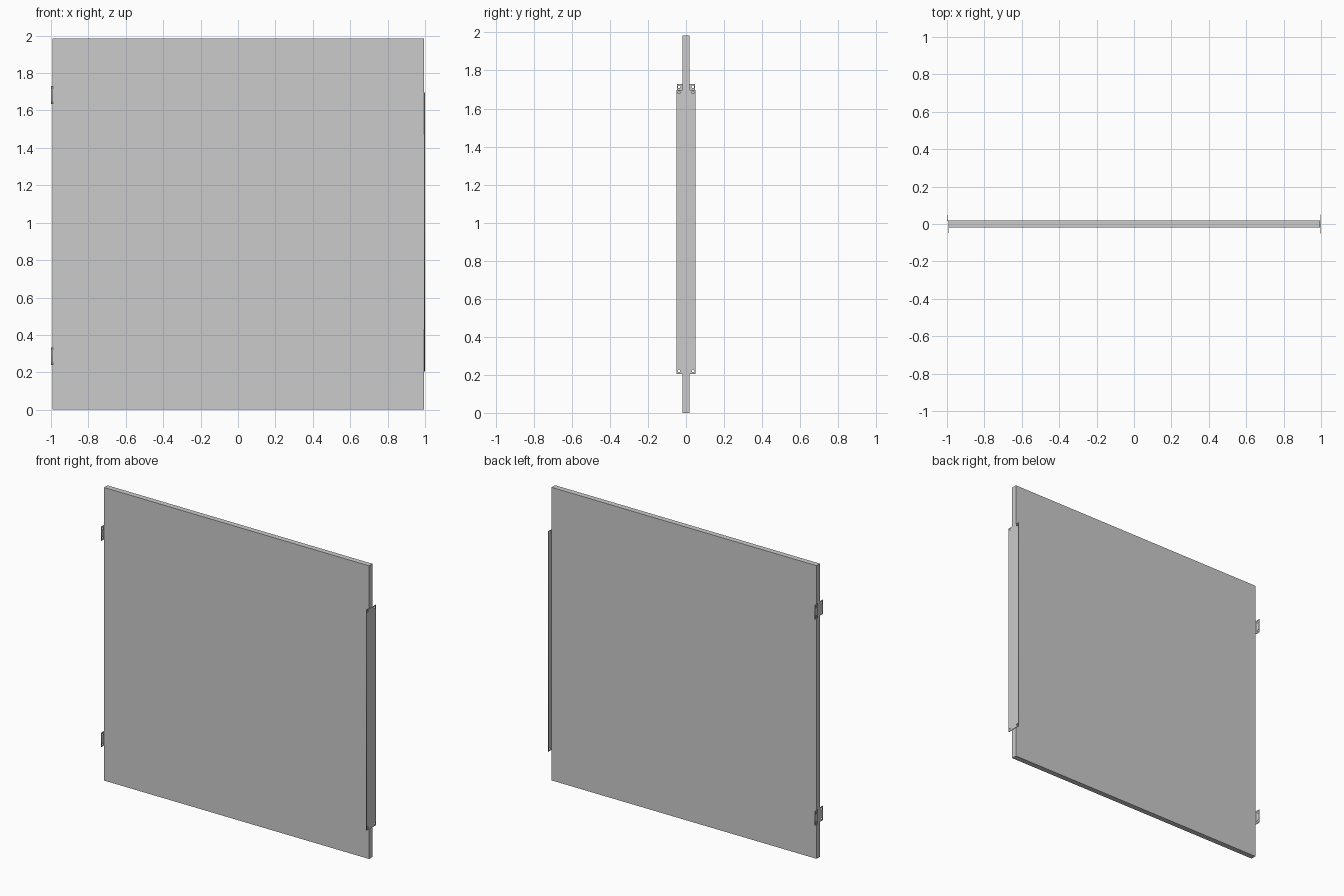
import bpy
from math import pi, cos, sin

if "Cube" in bpy.data.objects:
    bpy.data.objects.remove(bpy.data.objects["Cube"])

T = 0.0185  # half thickness of the panel


def box(name, x0, x1, y0, y1, z0, z1):
    bpy.ops.mesh.primitive_cube_add(size=1, location=((x0 + x1) / 2, (y0 + y1) / 2, (z0 + z1) / 2))
    ob = bpy.context.object
    ob.name = name
    ob.scale = (x1 - x0, y1 - y0, z1 - z0)
    bpy.ops.object.transform_apply(location=False, rotation=False, scale=True)
    return ob


def plate(name, x, thick, y0, y1, z0, z1, holes, r=0.007):
    """Thin plate in the YZ plane with round screw holes."""
    cu = bpy.data.curves.new(name, 'CURVE')
    cu.dimensions = '2D'
    cu.fill_mode = 'BOTH'
    cu.extrude = thick / 2
    loops = [[(y0, z0), (y1, z0), (y1, z1), (y0, z1)]]
    for hy, hz in holes:
        loops.append([(hy + r * cos(i * pi / 8), hz + r * sin(i * pi / 8)) for i in range(16)])
    for pts in loops:
        sp = cu.splines.new('POLY')
        sp.points.add(len(pts) - 1)
        for p, (a, b) in zip(sp.points, pts):
            p.co = (a, b, 0, 1)
        sp.use_cyclic_u = True
    ob = bpy.data.objects.new(name, cu)
    bpy.context.collection.objects.link(ob)
    ob.location.x = x
    ob.rotation_euler = (pi / 2, 0, pi / 2)
    bpy.ops.object.select_all(action='DESELECT')
    ob.select_set(True)
    bpy.context.view_layer.objects.active = ob
    bpy.ops.object.convert(target='MESH')
    return ob


# Door panel
box("door_panel", -0.991, 0.995, -T, T, 0, 1.985)

# Edge strips on the latch side, with a hole near each end
ends = (0.221, 1.685)
plate("rear_edge_strip", 0.9985, 0.003, -T, 0.05, 0.205, 1.697, [(0.037, z) for z in ends])
plate("front_edge_strip", 0.9955, 0.003, -0.05, -T + 0.001, 0.205, 1.697, [(-0.037, z) for z in ends])

# Two hinges: a front leaf, an offset rear leaf and the web joining it to the panel
for label, zc in (("lower", 0.286), ("upper", 1.682)):
    z0, z1 = zc - 0.048, zc + 0.048
    hz = (zc - 0.032, zc + 0.032)
    plate(label + "_hinge_front_leaf", -0.9915, 0.003, -0.048, -T + 0.001, z0, z1, [(-0.036, z) for z in hz])
    plate(label + "_hinge_rear_leaf", -0.9985, 0.003, T - 0.002, 0.048, z0, z1, [(0.036, z) for z in hz])
    box(label + "_hinge_web", -0.9985, -0.988, T - 0.002, T + 0.001, z0, z1)
